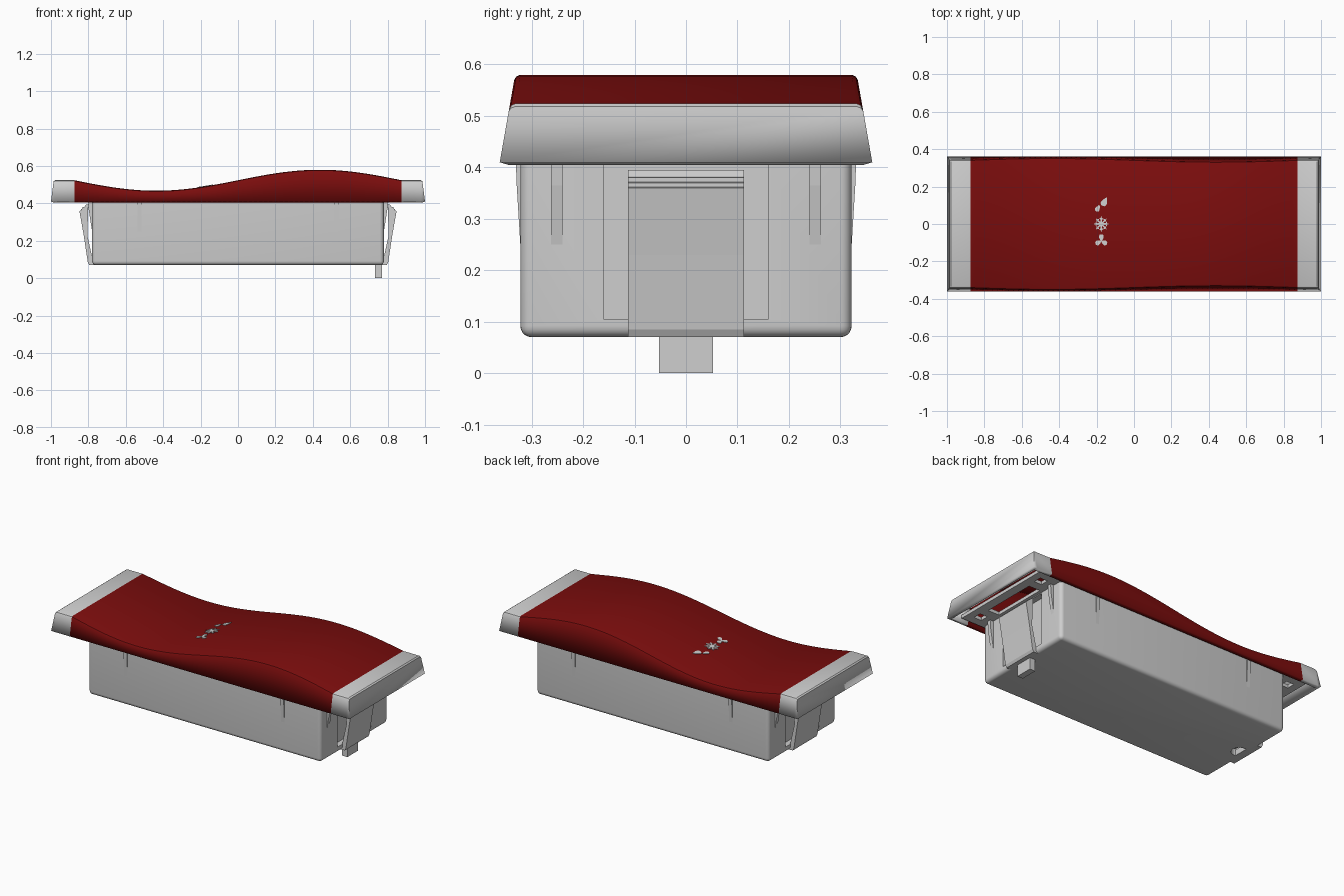
import bpy, bmesh, math
from mathutils import Vector

if "Cube" in bpy.data.objects:
    bpy.data.objects.remove(bpy.data.objects["Cube"], do_unlink=True)


def material(name, rgb):
    m = bpy.data.materials.new(name)
    m.use_nodes = True
    m.diffuse_color = (*rgb, 1)
    m.node_tree.nodes["Principled BSDF"].inputs["Base Color"].default_value = (*rgb, 1)
    return m


GREY = material("light grey plastic", (0.62, 0.62, 0.62))
RED = material("dark red plastic", (0.2, 0.004, 0.004))


def finish(name, bm, mats=(GREY,), smooth=True):
    bmesh.ops.recalc_face_normals(bm, faces=bm.faces[:])
    mesh = bpy.data.meshes.new(name)
    bm.to_mesh(mesh)
    bm.free()
    for m in mats:
        mesh.materials.append(m)
    ob = bpy.data.objects.new(name, mesh)
    bpy.context.collection.objects.link(ob)
    if smooth:
        bpy.ops.object.select_all(action='DESELECT')
        ob.select_set(True)
        bpy.context.view_layer.objects.active = ob
        bpy.ops.object.shade_smooth_by_angle(angle=math.radians(30))
    return ob


def box_bm(lo, hi):
    bm = bmesh.new()
    bmesh.ops.create_cube(bm, size=1)
    for v in bm.verts:
        v.co = [(a + b) / 2 + c * (b - a) for a, b, c in zip(lo, hi, v.co)]
    return bm


def prism(name, points, place, depth):
    """Extrude a closed profile; place maps (u, v, w) into the model."""
    bm = bmesh.new()
    rings = [[bm.verts.new(place(u, v, w)) for u, v in points] for w in depth]
    for ring in rings:
        bm.faces.new(ring)
    n = len(points)
    for i in range(n):
        j = (i + 1) % n
        bm.faces.new((rings[0][i], rings[0][j], rings[1][j], rings[1][i]))
    return finish(name, bm, smooth=False)


def cut(target, cutter):
    cutter.hide_render = True
    cutter.hide_set(True)
    mod = target.modifiers.new("cut", 'BOOLEAN')
    mod.object = cutter
    mod.operation = 'DIFFERENCE'
    mod.solver = 'EXACT'


# Wavy cover: open cross-sections lofted along x, closed at both ends
BASE, EDGE, RED_END = 0.41, 0.524, 0.875


def wave(x):
    return EDGE + (0.056 * math.sin(math.pi * x / RED_END) if abs(x) < RED_END else 0)


def half_width(z):
    return 0.362 - 0.176 * (z - BASE)


def section(x, top):
    r = 0.01
    y = half_width(top)
    side = [(half_width(BASE), BASE), (half_width(top - r), top - r),
            (y - 0.002, top - r * 0.35), (y - r, top)]
    pts = side + [(-a, b) for a, b in reversed(side)]
    if abs(x) == 1:
        return [(math.copysign(1 - 0.13 * (z - BASE), x), a, z) for a, z in pts]
    return [(x, a, z) for a, z in pts]


steps = 64
middle = [RED_END * (2 * i / steps - 1) for i in range(steps + 1)]
stations = [-1, -0.978] + middle + [0.978, 1]
bm = bmesh.new()
rows = [[bm.verts.new(p) for p in section(x, wave(x) - (0.006 if abs(x) == 1 else 0))]
        for x in stations]
for a, b in zip(rows, rows[1:]):
    for i in range(len(a) - 1):
        bm.faces.new((a[i], a[i + 1], b[i + 1], b[i]))
for row in (rows[0], rows[-1]):
    bm.faces.new(row)
for f in bm.faces:
    f.material_index = int(abs(f.calc_center_median().x) < RED_END)
cover = finish("cover", bm, (GREY, RED))
shell = cover.modifiers.new("wall", 'SOLIDIFY')
shell.thickness = 0.024
shell.offset = -1
# The open shell must thicken towards the inside
top_face = max(cover.data.polygons, key=lambda p: p.center.z)
if top_face.normal.z < 0:
    cover.data.flip_normals()

# Mounting plate under the cover, with clip openings and post holes
plate = finish("mounting_plate", box_bm((-0.93, -0.325, 0.42), (0.93, 0.325, 0.44)), smooth=False)

# Housing with rounded sides and floor
bm = box_bm((-0.78, -0.322, 0.07), (0.78, 0.322, 0.425))
edges = [e for e in bm.edges if min(v.co.z for v in e.verts) < 0.1]
bmesh.ops.bevel(bm, geom=edges, offset=0.022, segments=5, profile=0.5, affect='EDGES')
housing = finish("housing", bm)

CLIP = [(0.745, 0.07), (0.795, 0.07), (0.803, 0.085), (0.825, 0.23), (0.848, 0.36),
        (0.84, 0.362), (0.84, 0.37), (0.831, 0.372), (0.831, 0.38), (0.822, 0.382),
        (0.81, 0.395), (0.8, 0.395), (0.806, 0.23), (0.778, 0.105), (0.745, 0.105)]
END_RIB = [(0.77, 0.25), (0.78, 0.25), (0.798, 0.365), (0.802, 0.42), (0.77, 0.42)]
SIDE_RIB = [(0.315, 0.25), (0.322, 0.25), (0.329, 0.365), (0.331, 0.42), (0.315, 0.42)]

for s, side in ((1, "left"), (-1, "right")):
    # Spring clip standing in a pocket of the housing
    def across(u, v, w, s=s):
        return (s * u, w, v)
    prism(side + "_clip", CLIP, across, (-0.113, 0.113))
    xs = sorted((s * 0.745, s * 0.85))
    cut(housing, finish(side + "_pocket_cutter",
                        box_bm((xs[0], -0.16, 0.105), (xs[1], 0.16, 0.415)), smooth=False))
    xs = sorted((s * 0.8, s * 0.875))
    cut(plate, finish(side + "_opening_cutter",
                      box_bm((xs[0], -0.17, 0.4), (xs[1], 0.17, 0.46)), smooth=False))
    for t, end in ((1, "back"), (-1, "front")):
        prism(f"{side}_{end}_end_rib", END_RIB, across, (t * 0.24, t * 0.262))

        def along(u, v, w, t=t):
            return (w, t * u, v)
        prism(f"{side}_{end}_side_rib", SIDE_RIB, along, (s * 0.515, s * 0.537))
        x, y = s * 0.86, t * 0.25
        cut(plate, finish(f"{side}_{end}_hole_cutter",
                          box_bm((x - 0.025, y - 0.025, 0.4), (x + 0.025, y + 0.025, 0.46)),
                          smooth=False))

# Foot tab on one end, cable notch on the other
finish("foot_tab", box_bm((0.733, -0.052, 0), (0.77, 0.052, 0.12)), smooth=False)
bm = bmesh.new()
bmesh.ops.create_cone(bm, cap_ends=True, segments=24, radius1=0.045, radius2=0.045, depth=0.08)
bmesh.ops.translate(bm, verts=bm.verts[:], vec=(-0.735, 0, 0.07))
cut(housing, finish("notch_cutter", bm, smooth=False))


# Function symbols: thin plates following the wave
def symbol(name, points):
    prism(name, points, lambda u, v, w: (u, v, wave(u) + w), (-0.004, 0.003))


def ellipse(cx, cy, a, b, turn, n=14, point=0.0):
    out = []
    for i in range(n):
        t = math.tau * i / n
        # a positive point value draws the tip out into a drop
        p, q = a * math.cos(t), b * math.sin(t) * (1 - point * math.cos(t))
        out.append((cx + p * math.cos(turn) - q * math.sin(turn),
                    cy + p * math.sin(turn) + q * math.cos(turn)))
    return out


CX = -0.175
for i, (dx, y, size) in enumerate(((0.018, 0.12, 0.026), (-0.018, 0.085, 0.02))):
    symbol(f"water_drop_{i + 1}", ellipse(CX + dx, y, size, size * 0.55, 1.1, point=0.7))
for i in range(4):
    symbol(f"snowflake_bar_{i + 1}", ellipse(CX, 0, 0.042, 0.005, math.pi * i / 4))
for i in range(8):
    a = math.tau * i / 8
    symbol(f"snowflake_tip_{i + 1}",
           ellipse(CX + 0.028 * math.cos(a), 0.028 * math.sin(a), 0.004, 0.011, a, n=8))
for i in range(3):
    a = math.pi / 2 + math.tau * i / 3
    symbol(f"fan_blade_{i + 1}",
           ellipse(CX + 0.017 * math.cos(a), -0.09 + 0.017 * math.sin(a), 0.018, 0.012, a,
                   point=-0.5))
